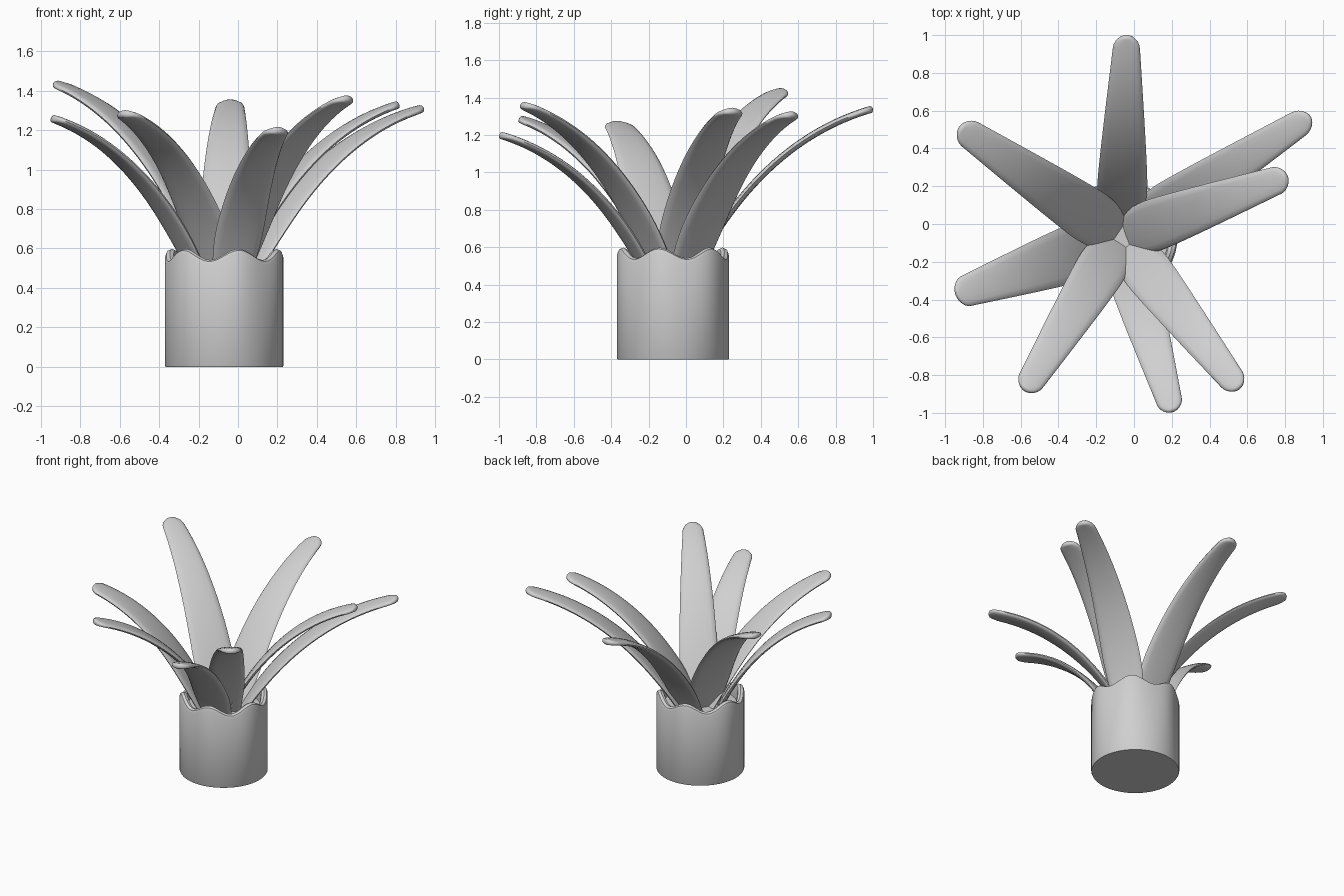
import bpy
import bmesh
from math import sin, cos, pi, radians, sqrt
from mathutils import Vector

if "Cube" in bpy.data.objects:
    bpy.data.objects.remove(bpy.data.objects["Cube"])

CENTRE = Vector((-0.07, -0.07, 0))

grey = bpy.data.materials.new("plain_grey")
grey.use_nodes = True
grey.diffuse_color = (0.63, 0.63, 0.63, 1)
grey.node_tree.nodes["Principled BSDF"].inputs["Base Color"].default_value = (0.63, 0.63, 0.63, 1)


def loft(name, rings, angle):
    """Skin a list of closed point rings and cap both ends."""
    bm = bmesh.new()
    loops = [[bm.verts.new(p) for p in ring] for ring in rings]
    n = len(loops[0])
    for a, b in zip(loops, loops[1:]):
        for i in range(n):
            j = (i + 1) % n
            bm.faces.new((a[i], a[j], b[j], b[i]))
    bm.faces.new(loops[0][::-1])
    bm.faces.new(loops[-1])
    bmesh.ops.recalc_face_normals(bm, faces=bm.faces)
    mesh = bpy.data.meshes.new(name)
    bm.to_mesh(mesh)
    bm.free()
    mesh.materials.append(grey)
    obj = bpy.data.objects.new(name, mesh)
    bpy.context.collection.objects.link(obj)
    obj.location = CENTRE
    bpy.ops.object.select_all(action="DESELECT")
    obj.select_set(True)
    bpy.context.view_layer.objects.active = obj
    bpy.ops.object.shade_smooth_by_angle(angle=radians(angle))


# Pot: lathed wall with a rounded rim that rises and falls six times
def pot_ring(radius, height, wave, sides=96):
    ring = []
    for i in range(sides):
        a = 2 * pi * i / sides
        z = height + wave * cos(6 * (a - radians(45)))
        ring.append((radius * cos(a), radius * sin(a), z))
    return ring


RIPPLE = 0.028
pot_profile = [
    (0.297, 0, 0), (0.3, 0.006, 0), (0.3, 0.545, RIPPLE), (0.293, 0.562, RIPPLE),
    (0.275, 0.57, RIPPLE), (0.257, 0.562, RIPPLE), (0.25, 0.545, RIPPLE), (0.25, 0.48, 0),
]
loft("pot", [pot_ring(*p) for p in pot_profile], 40)


# Leaf: flattened oval section swept along an arching curve
def half_width(t):
    if t < 0.22:
        w = 0.105 + 0.025 * sin(t / 0.22 * pi / 2)
    else:
        w = 0.13 - 0.066 * ((t - 0.22) / 0.78) ** 1.3
    tip = max(0, (t - 0.945) / 0.055)
    return w * sqrt(max(0.02, 1 - tip * tip))


def leaf(name, azimuth, root, reach, height, breadth, sides=16, steps=24):
    a = radians(azimuth)
    out, side, up = Vector((cos(a), sin(a), 0)), Vector((-sin(a), cos(a), 0)), Vector((0, 0, 1))
    base = 0.45
    start = out * root + up * base
    end = out * reach + up * height
    bend = out * (root + 0.38 * (reach - root)) + up * (base + 0.81 * (height - base))
    ts = [0.945 * i / steps for i in range(steps)]
    ts += [0.945 + 0.055 * sin(k * pi / 12) for k in range(7)]
    rings = []
    for t in ts:
        p = start * (1 - t) ** 2 + bend * 2 * t * (1 - t) + end * t * t
        tangent = ((bend - start) * (1 - t) + (end - bend) * t).normalized()
        normal = tangent.cross(side)
        w = half_width(t) * breadth
        h = min(0.019, w * 0.6)
        ring = []
        for i in range(sides):
            u = 2 * pi * i / sides
            s = sin(u)
            thick = h * (1 if s > 0 else -1) * abs(s) ** 0.7
            ring.append(p + side * w * cos(u) + normal * thick)
        rings.append(ring)
    loft(name, rings, 60)


# Azimuth, root radius, reach, tip height and breadth of each leaf
leaves = {
    "leaf_back": (88.3, 0.1, 1.07, 1.34, 1.02),
    "leaf_back_left": (32.5, 0.125, 1.19, 1.31, 1.02),
    "leaf_left": (20, 0.035, 0.94, 1.33, 1.06),
    "leaf_front_left": (-52, 0.065, 1.02, 1.36, 1),
    "leaf_front": (-73.5, 0.13, 0.965, 1.2, 0.97),
    "leaf_front_right": (-122, 0.035, 0.96, 1.285, 1.03),
    "leaf_right": (-160.8, 0.13, 0.925, 1.26, 1.17),
    "leaf_back_right": (145.7, 0.03, 1.035, 1.435, 1.1),
}
for leaf_name, shape in leaves.items():
    leaf(leaf_name, *shape)
